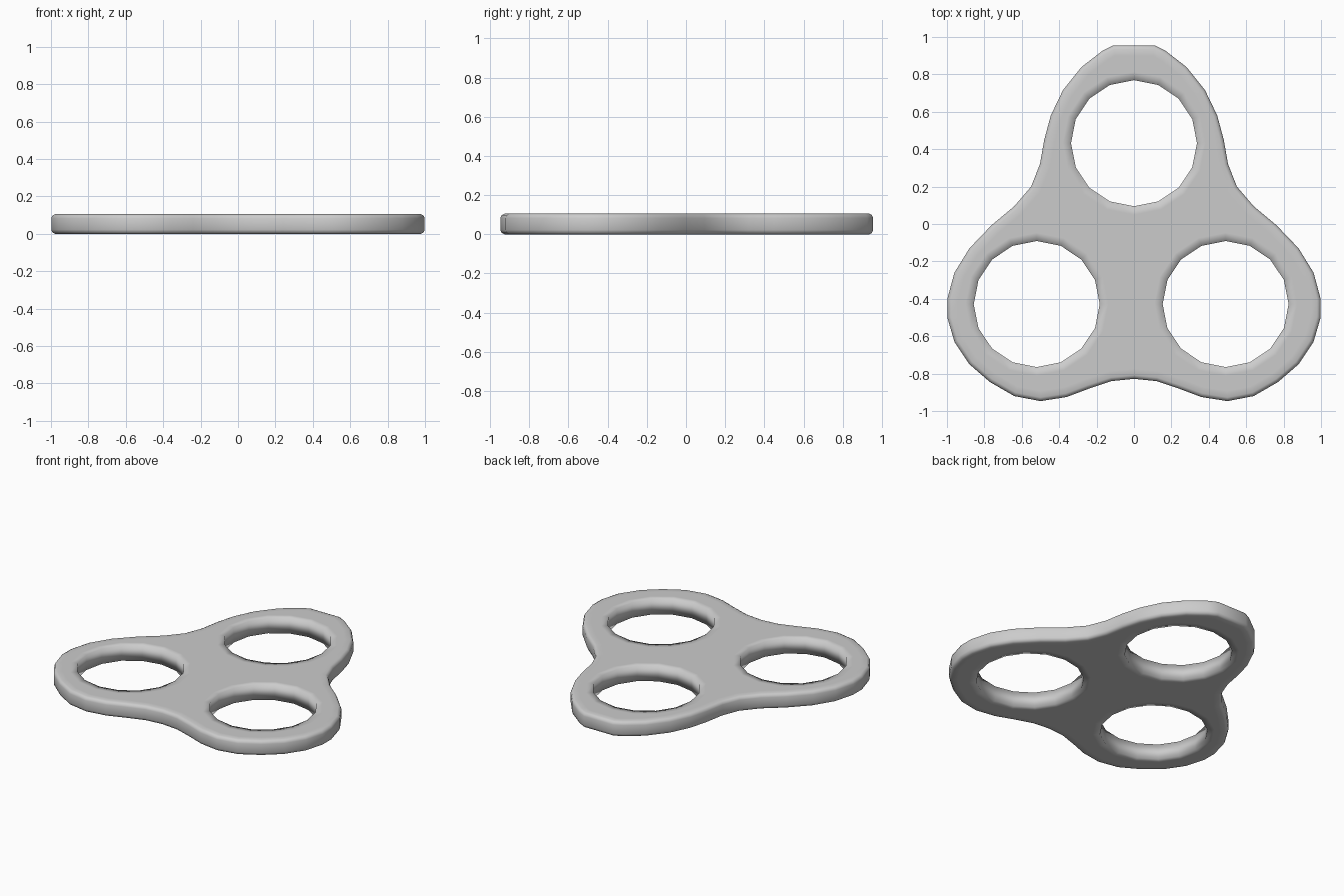
import bpy, bmesh
from math import sin, cos, pi
from mathutils import Vector

if "Cube" in bpy.data.objects:
    bpy.data.objects.remove(bpy.data.objects["Cube"])

H = 0.105
# right half of the three-lobed outline, from top to bottom
half = [(0.11, .955), (.17, .925), (.28, .84), (.38, .715), (.445, .58),
        (.48, .45), (.503, .32), (.55, .2), (.64, .095), (.76, -.005),
        (.88, -.13), (.96, -.26), (.998, -.4), (.998, -.5), (.96, -.63),
        (.88, -.75), (.77, -.845), (.64, -.92), (.5, -.947), (.36, -.925),
        (.24, -.88), (.12, -.84)]
outline = [Vector(p) for p in half] + [Vector((0, -.828))]
outline += [Vector((-x, y)) for x, y in reversed(half)] + [Vector((0, .955))]
holes = [(0, .432), (-.52, -.428), (.49, -.428)]
R = 0.337


def inset(pts, d):
    """Move a clockwise outline inwards by d."""
    out = []
    for i, p in enumerate(pts):
        t = (pts[(i + 1) % len(pts)] - pts[i - 1]).normalized()
        out.append(p + Vector((t.y, -t.x)) * d)
    return out


def circle(c, r, n=16):
    return [Vector((c[0] + r * cos(2 * pi * i / n), c[1] + r * sin(2 * pi * i / n)))
            for i in range(n)]


bm = bmesh.new()


def loft(rings):
    """Skin a list of (points, z) rings; return the first and last ring."""
    vs = [[bm.verts.new((p.x, p.y, z)) for p in pts] for pts, z in rings]
    for a, b in zip(vs, vs[1:]):
        for i in range(len(a)):
            j = (i + 1) % len(a)
            bm.faces.new((a[i], a[j], b[j], b[i]))
    return vs[0], vs[-1]


# rounded outer rim, then the three bearing holes
rims = [loft([(inset(outline, d), z) for d, z in
              [(.055, 0), (.02, 0), (.006, .007), (0, .022), (0, H - .022),
               (.006, H - .007), (.02, H), (.055, H)]])]
for c in holes:
    rims.append(loft([(circle(c, r), z) for r, z in
                      [(R + .045, 0), (R, 0), (R, H), (R + .045, H)]]))

# flat bottom and top plates between rim and holes
for side in (0, 1):
    edges = []
    for rim in rims:
        ring = rim[side]
        edges += [bm.edges.get((ring[i - 1], ring[i])) for i in range(len(ring))]
    bmesh.ops.triangle_fill(bm, use_beauty=True, use_dissolve=False, edges=edges)

bmesh.ops.recalc_face_normals(bm, faces=bm.faces[:])
for f in bm.faces:
    f.smooth = True
mesh = bpy.data.meshes.new("spinner_body")
bm.to_mesh(mesh)
bm.free()
obj = bpy.data.objects.new("spinner_body", mesh)
bpy.context.collection.objects.link(obj)
